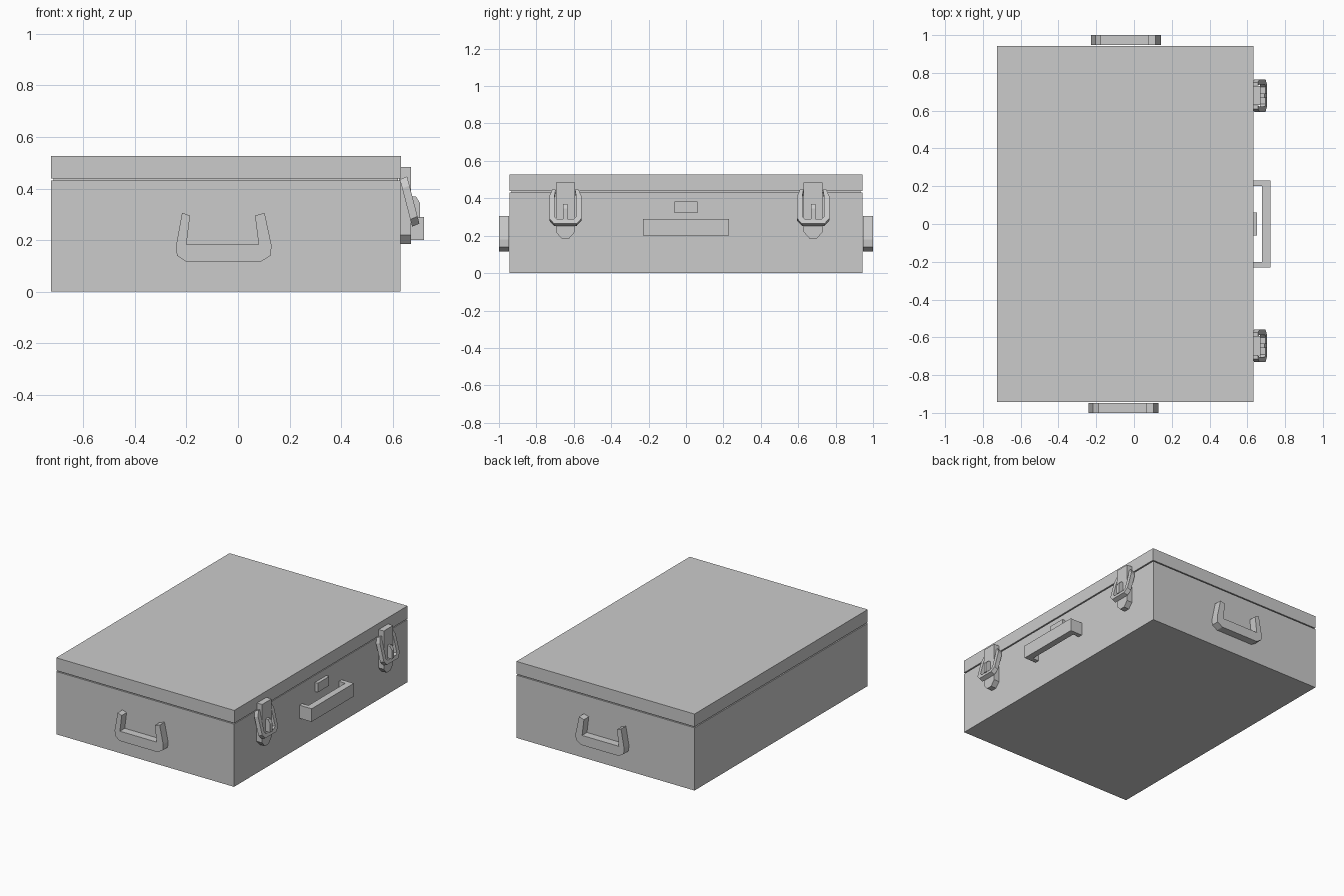
import bpy, bmesh
from mathutils import Vector

if "Cube" in bpy.data.objects:
    bpy.data.objects.remove(bpy.data.objects["Cube"])


def finish(name, bm):
    bmesh.ops.recalc_face_normals(bm, faces=bm.faces)
    mesh = bpy.data.meshes.new(name)
    bm.to_mesh(mesh)
    bm.free()
    obj = bpy.data.objects.new(name, mesh)
    bpy.context.collection.objects.link(obj)
    return obj


def box(name, lo, hi):
    lo, hi = Vector(lo), Vector(hi)
    bm = bmesh.new()
    bmesh.ops.create_cube(bm, size=1)
    bmesh.ops.scale(bm, vec=hi - lo, verts=bm.verts)
    bmesh.ops.translate(bm, vec=(lo + hi) / 2, verts=bm.verts)
    return finish(name, bm)


def prism(name, points, offset):
    """Extrude a flat outline of 3D points along an offset."""
    bm = bmesh.new()
    face = bm.faces.new([bm.verts.new(p) for p in points])
    ext = bmesh.ops.extrude_face_region(bm, geom=[face], use_keep_orig=True)
    verts = [g for g in ext["geom"] if isinstance(g, bmesh.types.BMVert)]
    bmesh.ops.translate(bm, vec=offset, verts=verts)
    return finish(name, bm)


# Case body, lid and the recessed core visible in the seam
box("case_body", (-0.725, -0.943, 0), (0.63, 0.943, 0.432))
box("case_lid", (-0.725, -0.943, 0.439), (0.632, 0.943, 0.527))
box("seam_core", (-0.715, -0.933, 0.2), (0.62, 0.933, 0.5))

# Side carry handles
side = [(-0.217, 0.306), (-0.24, 0.18), (-0.237, 0.14), (-0.2, 0.116),
        (0.088, 0.116), (0.127, 0.14), (0.13, 0.18), (0.103, 0.306),
        (0.066, 0.295), (0.08, 0.183), (-0.2, 0.183), (-0.186, 0.295)]
for label, y, thick, shift in (("front", -1.0, 0.053, 0), ("back", 1.0, -0.053, 0.012)):
    prism(label + "_side_handle", [(x + shift, y, z) for x, z in side], (0, thick, 0))

# Main carry handle and the small plate above it
grip = [(0.628, -0.23), (0.722, -0.23), (0.722, 0.23), (0.628, 0.23),
        (0.628, 0.2), (0.677, 0.2), (0.677, -0.2), (0.628, -0.2)]
prism("main_handle", [(x, y, 0.2) for x, y in grip], (0, 0, 0.09))
box("small_plate", (0.625, -0.062, 0.32), (0.652, 0.062, 0.383))

# Latches: strap plate, tilted bail and hook
plate = [(-0.051, 0.484), (-0.051, 0.22), (-0.02, 0.185),
         (0.02, 0.185), (0.051, 0.22), (0.051, 0.484)]
bail = [(-0.07, 0.435), (-0.086, 0.4), (-0.086, 0.28), (-0.06, 0.252),
        (0.06, 0.252), (0.086, 0.28), (0.086, 0.4), (0.07, 0.435),
        (0.052, 0.435), (0.058, 0.4), (0.058, 0.29), (0.045, 0.276),
        (-0.045, 0.276), (-0.058, 0.29), (-0.058, 0.4), (-0.052, 0.435)]
hook = [(0.66, 0.37), (0.69, 0.37), (0.705, 0.345), (0.705, 0.285), (0.66, 0.285)]
for label, cy in (("front", -0.645), ("back", 0.68)):
    prism(label + "_latch_plate", [(0.625, cy + y, z) for y, z in plate], (0.046, 0, 0))
    prism(label + "_latch_bail",
          [(0.628 + (0.435 - z) * 0.26, cy + y, z) for y, z in bail], (0.028, 0, 0.012))
    prism(label + "_latch_hook", [(x, cy - 0.012, z) for x, z in hook], (0, 0.024, 0))
